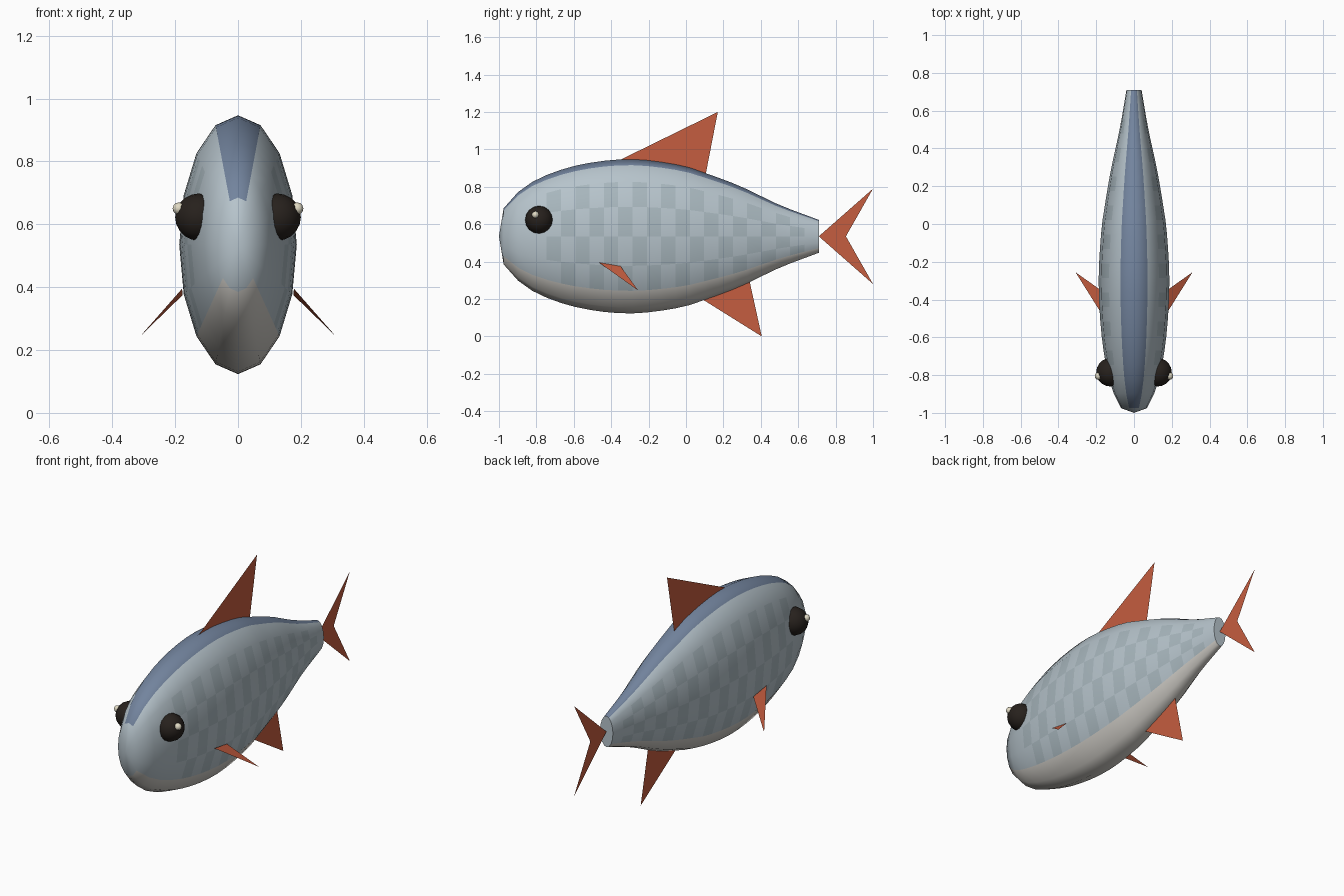
import bpy, bmesh, math

if "Cube" in bpy.data.objects:
    bpy.data.objects.remove(bpy.data.objects["Cube"])


def material(name, rgb):
    m = bpy.data.materials.new(name)
    m.diffuse_color = (*rgb, 1)
    m.use_nodes = True
    m.node_tree.nodes["Principled BSDF"].inputs["Base Color"].default_value = m.diffuse_color
    return m


SILVER = material("silver", (0.47, 0.55, 0.60))
SCALE = material("scale", (0.39, 0.47, 0.51))
BLUE = material("back_blue", (0.17, 0.23, 0.34))
CREAM = material("belly_cream", (0.62, 0.60, 0.56))
FIN = material("fin_orange", (0.56, 0.11, 0.05))
DARK = material("eye_dark", (0.02, 0.015, 0.012))
GLINT = material("eye_glint", (0.75, 0.70, 0.55))

# Body half-height along the length (y, half-height); width is a fixed share of it
PROFILE = [(-0.975, 0.150), (-0.90, 0.235), (-0.78, 0.313), (-0.567, 0.383),
           (-0.30, 0.412), (-0.03, 0.380), (0.107, 0.337), (0.29, 0.268),
           (0.50, 0.168), (0.71, 0.088)]
MID_Z, RATIO, SIDES, STEPS = 0.535, 0.454, 16, 22


def half_height(y):
    """Smooth (Hermite) interpolation of the profile."""
    p = PROFILE
    i = max(k for k in range(len(p) - 1) if y >= p[k][0] - 1e-6)

    def slope(k):
        a, b = p[max(k - 1, 0)], p[min(k + 1, len(p) - 1)]
        return (b[1] - a[1]) / (b[0] - a[0])
    (y0, r0), (y1, r1) = p[i], p[i + 1]
    h = y1 - y0
    t = (y - y0) / h
    return ((2*t**3 - 3*t*t + 1) * r0 + (t**3 - 2*t*t + t) * h * slope(i)
            + (3*t*t - 2*t**3) * r1 + (t**3 - t*t) * h * slope(i + 1))


def build_body():
    bm = bmesh.new()
    rings = []
    for i in range(STEPS + 1):
        y = -0.975 + (0.71 + 0.975) * i / STEPS
        r = half_height(y)
        rings.append([bm.verts.new((RATIO * r * math.sin(2 * math.pi * j / SIDES), y,
                                    MID_Z + r * math.cos(2 * math.pi * j / SIDES)))
                      for j in range(SIDES)])
    nose = bm.verts.new((0, -1, MID_Z))
    for j in range(SIDES):
        k = (j + 1) % SIDES
        row = min(j, SIDES - 1 - j)      # 0 at the back, 7 under the belly
        bm.faces.new((nose, rings[0][j], rings[0][k])).smooth = True
        for i in range(STEPS):
            f = bm.faces.new((rings[i][j], rings[i + 1][j], rings[i + 1][k], rings[i][k]))
            f.smooth = True
            if row == 0:
                f.material_index = 2
            elif row >= 6:
                f.material_index = 3
            elif 2 <= row <= 5 and 3 <= i < 21 and (i + row) % 2:
                f.material_index = 1
    # Flat tail end
    cap = bm.faces.new(rings[-1])
    for e in cap.edges:
        e.smooth = False
    bmesh.ops.recalc_face_normals(bm, faces=bm.faces[:])
    me = bpy.data.meshes.new("body")
    bm.to_mesh(me)
    bm.free()
    for m in (SILVER, SCALE, BLUE, CREAM):
        me.materials.append(m)
    bpy.context.collection.objects.link(bpy.data.objects.new("body", me))


def fin(name, points, faces=None):
    me = bpy.data.meshes.new(name)
    me.from_pydata(points, [], faces or [range(len(points))])
    me.materials.append(FIN)
    bpy.context.collection.objects.link(bpy.data.objects.new(name, me))


def ball(name, loc, r, mat, segments, rings):
    bpy.ops.mesh.primitive_uv_sphere_add(segments=segments, ring_count=rings, radius=r,
                                         location=loc, rotation=(0, math.pi / 2, 0))
    ob = bpy.context.object
    ob.name = name
    ob.data.materials.append(mat)
    bpy.ops.object.shade_smooth()


build_body()

# Thin sheet fins on the centre line
fin("dorsal_fin", [(0, -0.36, 0.94), (0, 0.17, 1.20), (0, 0.105, 0.865)])
fin("anal_fin", [(0, 0.085, 0.20), (0, 0.34, 0.295), (0, 0.405, 0.0)])
fin("tail_fin", [(0, 0.71, 0.535), (0, 1.0, 0.79), (0, 0.855, 0.535), (0, 1.0, 0.28)],
    [(0, 2, 1), (0, 3, 2)])

# Paired fins and eyes
for side, s in (("right", 1), ("left", -1)):
    fin(side + "_side_fin", [(s * 0.178, -0.465, 0.395), (s * 0.176, -0.35, 0.375),
                             (s * 0.31, -0.255, 0.245)])
    ball(side + "_eye", (s * 0.125, -0.785, 0.623), 0.075, DARK, 16, 10)
    ball(side + "_eye_glint", (s * 0.188, -0.805, 0.65), 0.02, GLINT, 8, 6)
